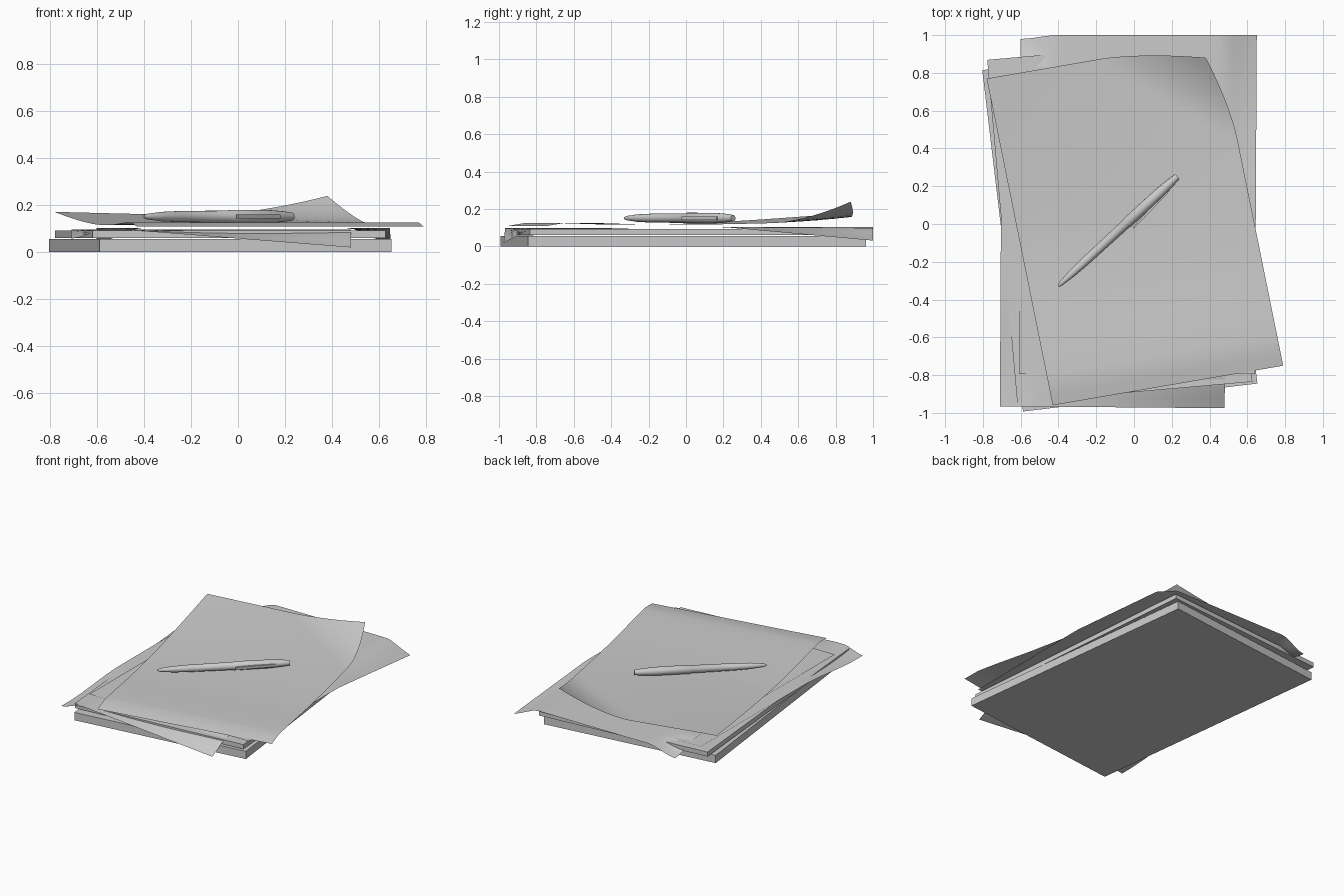
import bpy, bmesh
from math import radians, cos, sin, pi, atan2
from mathutils import Vector

if "Cube" in bpy.data.objects:
    bpy.data.objects.remove(bpy.data.objects["Cube"])


def clamp(v):
    return max(0.0, min(1.0, v))


def ease(v):
    v = clamp(v)
    return v * v * (3 - 2 * v)


def finish(name, bm, smooth=None):
    bmesh.ops.recalc_face_normals(bm, faces=bm.faces)
    me = bpy.data.meshes.new(name)
    bm.to_mesh(me)
    bm.free()
    ob = bpy.data.objects.new(name, me)
    bpy.context.collection.objects.link(ob)
    if smooth:
        bpy.ops.object.select_all(action='DESELECT')
        bpy.context.view_layer.objects.active = ob
        ob.select_set(True)
        bpy.ops.object.shade_smooth_by_angle(angle=radians(smooth))
    return ob


def slab(name, cx, cy, z0, z1, angle):
    bm = bmesh.new()
    bmesh.ops.create_cube(bm, size=1)
    bmesh.ops.scale(bm, vec=(1.25, 1.82, z1 - z0), verts=bm.verts)
    ob = finish(name, bm)
    ob.location = (cx, cy, (z0 + z1) / 2)
    ob.rotation_euler.z = radians(angle)
    return ob


def sheet(name, origin, across, along, shape, n=32):
    # Paper grid: shape(u, v, point) returns the bent position
    o, a, b = Vector(origin), Vector(across), Vector(along)
    bm = bmesh.new()
    rows = [[bm.verts.new(shape(i / n, j / n, o + a * (i / n) + b * (j / n)))
             for i in range(n + 1)] for j in range(n + 1)]
    for j in range(n):
        for i in range(n):
            bm.faces.new((rows[j][i], rows[j][i + 1],
                          rows[j + 1][i + 1], rows[j + 1][i]))
    ob = finish(name, bm, 40)
    if ob.data.polygons[0].normal.z < 0:
        ob.data.flip_normals()
    return ob


# Two thick paper bundles
slab("bottom_bundle", -0.075, -0.015, 0.0, 0.055, 6.8)
slab("middle_bundle", -0.075, 0.017, 0.06, 0.092, 5)


# Lower sheet, front edge sagging to the right, left front corner bent
def lower_shape(u, v, p):
    p.z -= 0.077 * clamp((-0.83 - p.y) / 0.135) * clamp((p.x + 0.5) / 0.98)
    p.z -= 0.04 * ease((-0.56 - p.x) / 0.15) * ease((-0.3 - p.y) / 0.6)
    return p


sheet("lower_sheet", (-0.71, -0.965, 0.097), (1.19, -0.01, 0), (0.01, 1.8, 0), lower_shape)


# Middle sheet, right edge sagging to the back, left back corner bent
def middle_shape(u, v, p):
    p.z -= 0.072 * clamp((p.x - 0.48) / 0.165) * clamp((p.y - 0.2) / 0.8)
    k = ease((-0.4 - p.x) / 0.2) * ease((p.y - 0.75) / 0.24)
    p.z -= 0.06 * k
    p.y -= 0.02 * k
    return p


sheet("middle_sheet", (-0.61, -0.795, 0.103), (1.25, 0.0, 0), (0.01, 1.795, 0), middle_shape)


# Top sheet, back lifted, right back corner curled, front strip dipping
def top_shape(u, v, p):
    p.z += 0.055 * clamp((v - 0.45) / 0.55) ** 1.4 * (1 - 0.55 * u)
    p.z += 0.01 * ease((0.35 - v) / 0.25)
    p.z -= 0.018 * clamp((0.06 - v) / 0.06)
    t = max(0.0, (u - 0.5) / 0.5 + (v - 0.7) / 0.3 - 1) ** 1.5
    return p + Vector((-0.06, -0.10, 0.098)) * t


sheet("top_sheet", (-0.43, -0.96, 0.116), (1.22, 0.21, 0), (-0.35, 1.73, 0), top_shape)

# Pen: turned profile along local x
SIDES = 16
profile = [(0, 0.006), (0.02, 0.012), (0.10, 0.020), (0.2, 0.0235), (0.49, 0.026),
           (0.495, 0.029), (0.72, 0.028), (0.80, 0.023), (0.856, 0.017)]
bm = bmesh.new()
rings = [[bm.verts.new((x, r * cos(2 * pi * k / SIDES), r * sin(2 * pi * k / SIDES)))
          for k in range(SIDES)] for x, r in profile]
for r0, r1 in zip(rings, rings[1:]):
    for k in range(SIDES):
        m = (k + 1) % SIDES
        bm.faces.new((r0[k], r0[m], r1[m], r1[k]))
bm.faces.new(rings[0])
bm.faces.new(rings[-1])
pen = finish("pen_body", bm, 35)

# Pen clip: tapered bar slanting out from the cap
bm = bmesh.new()
bmesh.ops.create_cube(bm, size=1)
for v in bm.verts:
    tip = v.co.x < 0
    outer = v.co.y < 0
    v.co.x = 0.50 if tip else 0.76
    v.co.y = (-0.047 if outer else -0.037) if tip else (-0.031 if outer else -0.015)
    v.co.z *= 0.018
clip = finish("pen_clip", bm)

for ob in (pen, clip):
    ob.location = (-0.40, -0.328, 0.151)
    ob.rotation_euler.z = atan2(0.58, 0.63)
